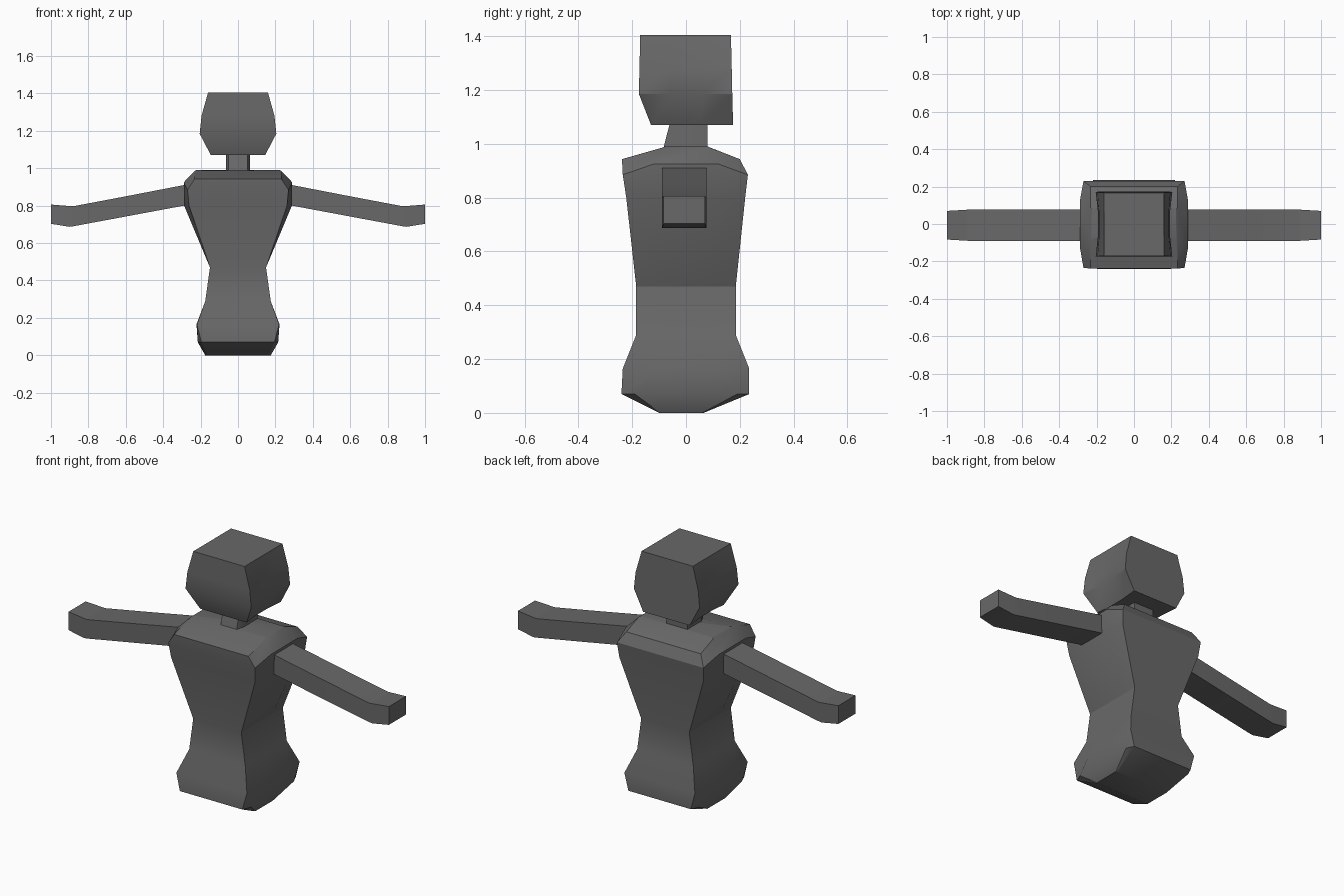
import bpy, bmesh, math

cube = bpy.data.objects.get("Cube")
if cube:
    bpy.data.objects.remove(cube, do_unlink=True)

grey = bpy.data.materials.new("dark grey")
grey.use_nodes = True
COLOUR = (0.14, 0.14, 0.14, 1)
grey.diffuse_color = COLOUR
grey.node_tree.nodes["Principled BSDF"].inputs["Base Color"].default_value = COLOUR


def loft(name, rings, angle=30):
    """Skin a stack of rings with equal point counts and cap both ends."""
    bm = bmesh.new()
    rows = [[bm.verts.new(p) for p in ring] for ring in rings]
    n = len(rows[0])
    for a, b in zip(rows, rows[1:]):
        for i in range(n):
            j = (i + 1) % n
            bm.faces.new((a[i], a[j], b[j], b[i]))
    bm.faces.new(rows[0][::-1])
    bm.faces.new(rows[-1])
    bmesh.ops.remove_doubles(bm, verts=bm.verts, dist=0.0005)
    bmesh.ops.recalc_face_normals(bm, faces=bm.faces)
    mesh = bpy.data.meshes.new(name)
    bm.to_mesh(mesh)
    bm.free()
    mesh.materials.append(grey)
    obj = bpy.data.objects.new(name, mesh)
    bpy.context.collection.objects.link(obj)
    bpy.ops.object.select_all(action='DESELECT')
    obj.select_set(True)
    bpy.context.view_layer.objects.active = obj
    bpy.ops.object.shade_smooth_by_angle(angle=math.radians(angle))
    return obj


def ring(zc, xc, yf, yb, zm, xm, mf, mb):
    """Eight points: front and back corners, plus two points on each side."""
    return [(xc, yf, zc), (xm, mf, zm), (xm, mb, zm), (xc, yb, zc),
            (-xc, yb, zc), (-xm, mb, zm), (-xm, mf, zm), (-xc, yf, zc)]


# Torso: corner height, half width, front, back, then side height, half width, front, back
torso = [
    (0.00, 0.165, -0.10, 0.065, 0.00, 0.175, -0.095, 0.06),
    (0.07, 0.195, -0.24, 0.235, 0.07, 0.215, -0.19, 0.19),
    (0.165, 0.22, -0.235, 0.235, 0.165, 0.222, -0.10, 0.10),
    (0.29, 0.175, -0.185, 0.185, 0.29, 0.175, -0.09, 0.09),
    (0.47, 0.15, -0.185, 0.185, 0.47, 0.15, -0.09, 0.09),
    (0.80, 0.262, -0.222, 0.22, 0.80, 0.288, -0.12, 0.12),
    (0.885, 0.27, -0.235, 0.23, 0.925, 0.29, -0.12, 0.12),
    (0.943, 0.232, -0.238, 0.20, 0.985, 0.232, -0.085, 0.09),
    (0.988, 0.225, -0.08, 0.085, 0.99, 0.225, -0.078, 0.083),
]
loft("torso", [ring(*r) for r in torso])

# Neck, with a tapered throat in front
loft("neck", [
    [(0.065, -0.045, z), (0.065, 0.08, z), (-0.065, 0.08, z),
     (-0.065, -0.045, z), (-0.05, yt, z), (0.05, yt, z)]
    for z, yt in ((0.96, -0.09), (1.085, -0.058))])

# Head, with slightly hollow sides
head = [
    (1.07, 0.145, -0.13, 0.175, 1.07, 0.135, -0.05, 0.06),
    (1.185, 0.205, -0.175, 0.172, 1.185, 0.192, -0.06, 0.06),
    (1.28, 0.195, -0.173, 0.17, 1.28, 0.186, -0.06, 0.06),
    (1.405, 0.16, -0.17, 0.167, 1.405, 0.16, -0.06, 0.06),
]
loft("head", [ring(*r) for r in head])

# Arms: distance out, bottom, top, front, back
arm = [
    (0.22, 0.785, 0.922, -0.09, 0.077),
    (0.29, 0.80, 0.91, -0.09, 0.077),
    (0.60, 0.742, 0.85, -0.09, 0.077),
    (0.88, 0.69, 0.797, -0.09, 0.077),
    (0.92, 0.688, 0.80, -0.088, 0.075),
    (1.00, 0.703, 0.806, -0.083, 0.07),
]
del arm[4]
arm.insert(4, (0.90, 0.687, 0.798, -0.089, 0.076))
for side, s in (("left", 1), ("right", -1)):
    loft(side + "_arm", [
        [(s * x, f, b), (s * x, k, b), (s * x, k, t), (s * x, f, t)]
        for x, b, t, f, k in arm])
